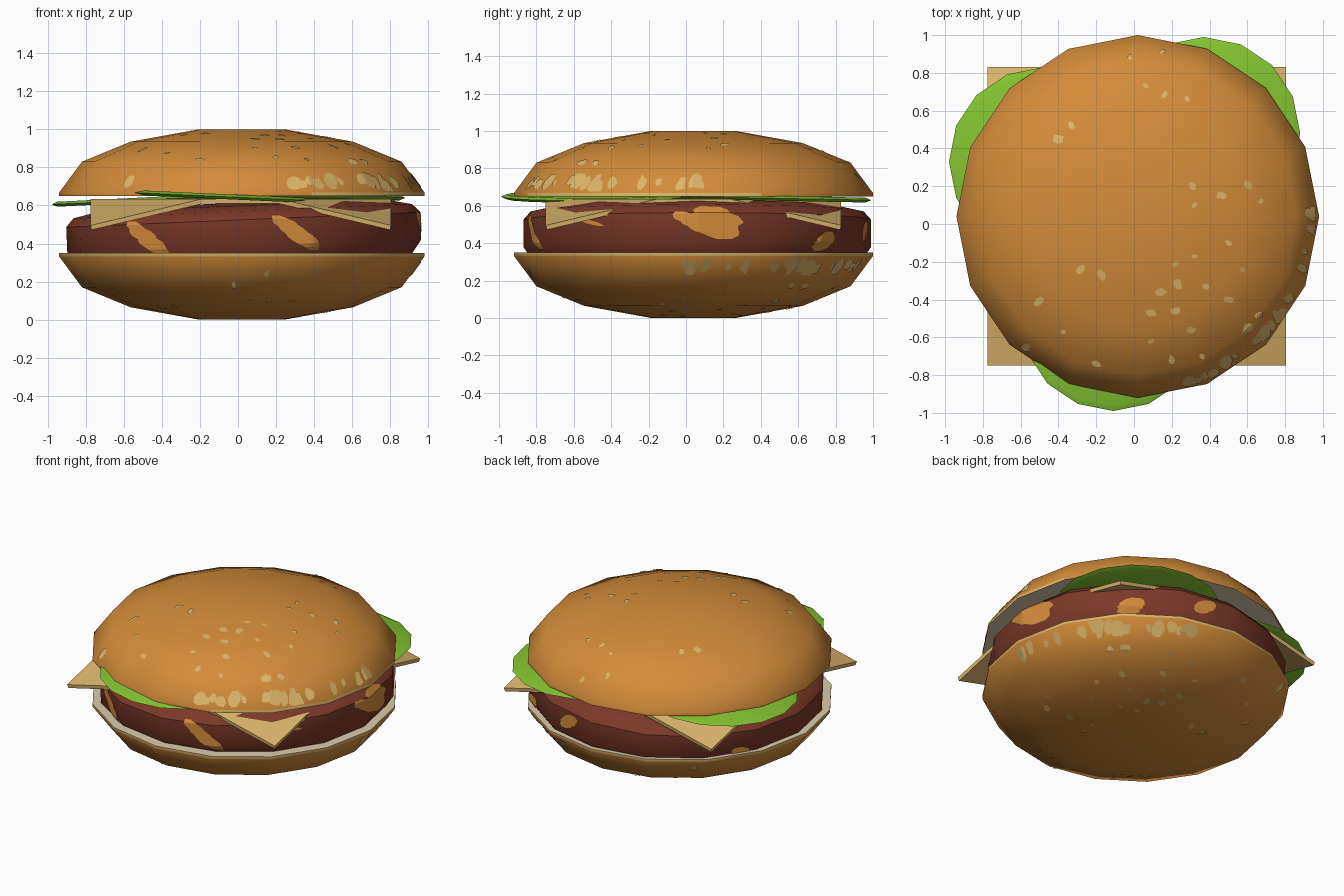
import bpy, bmesh, math, random
from mathutils import Vector
from mathutils.bvhtree import BVHTree

if "Cube" in bpy.data.objects:
    bpy.data.objects.remove(bpy.data.objects["Cube"])

random.seed(4)


def material(name, rgb):
    m = bpy.data.materials.new(name)
    m.diffuse_color = (*rgb, 1)
    m.use_nodes = True
    m.node_tree.nodes["Principled BSDF"].inputs["Base Color"].default_value = m.diffuse_color
    return m


CRUST = material("bun crust", (0.65, 0.26, 0.042))
CRUMB = material("bun crumb", (0.72, 0.60, 0.42))
SEED = material("seed tan", (0.72, 0.46, 0.14))
MEAT = material("patty brown", (0.20, 0.040, 0.021))
CHEESE = material("cheese yellow", (0.72, 0.47, 0.15))
GREEN = material("lettuce green", (0.23, 0.55, 0.03))


def build(name, verts, faces, mats, angle=None, loc=(0, 0, 0), rot=(0, 0, 0), fix=True):
    me = bpy.data.meshes.new(name)
    me.from_pydata([tuple(v) for v in verts], [], faces)
    if fix:
        bm = bmesh.new()
        bm.from_mesh(me)
        bmesh.ops.recalc_face_normals(bm, faces=bm.faces)
        bm.to_mesh(me)
        bm.free()
    for m in mats:
        me.materials.append(m)
    ob = bpy.data.objects.new(name, me)
    bpy.context.collection.objects.link(ob)
    ob.location, ob.rotation_euler = loc, rot
    if angle:
        bpy.ops.object.select_all(action='DESELECT')
        ob.select_set(True)
        bpy.context.view_layer.objects.active = ob
        bpy.ops.object.shade_smooth_by_angle(angle=math.radians(angle))
    return ob


def lathe(profile, n=16):
    """Capped rings of n sides from (radius, z) pairs."""
    verts = [(r * math.cos(2 * math.pi * i / n), r * math.sin(2 * math.pi * i / n), z)
             for r, z in profile for i in range(n)]
    faces = [(k * n + i, k * n + (i + 1) % n, (k + 1) * n + (i + 1) % n, (k + 1) * n + i)
             for k in range(len(profile) - 1) for i in range(n)]
    faces += [tuple(range(n))[::-1], tuple(range(len(verts) - n, len(verts)))]
    return verts, faces


def bvh(verts, faces):
    return BVHTree.FromPolygons([Vector(v) for v in verts], faces)


# Buns: the lower one is the upper one turned over about x
CENTRE = (0.02, 0.04, 0.5)
bun_v, bun_f = lathe([(0.96, 0.15), (0.96, 0.168), (0.84, 0.33), (0.585, 0.435), (0.225, 0.5)])
bun_tree = bvh(bun_v, bun_f)

# Seed positions as seen from above
spots = [(.15, .91), (-.02, .88), (.16, .68), (.28, .66), (.06, .73), (-.33, .52), (-.4, .45),
         (.6, .21), (.46, .15), (.32, .1), (.31, .2), (.5, -.1), (.57, -.24), (.32, -.17),
         (.22, -.21), (.23, -.32), (.14, -.36), (.09, -.47), (.22, -.46), (.09, -.62),
         (.38, -.33), (.5, -.4), (-.28, -.24), (-.17, -.27), (-.5, -.41), (-.37, -.57),
         (-.2, -.74), (.2, -.72), (.3, -.56), (.36, -.7), (.66, -.48), (.67, .12), (.6, -.55),
         (-.57, -.65)]
blobs = [(x - .02, y - .04, random.uniform(.015, .034)) for x, y in spots]
for i in range(24):  # toasted patches along the rim
    a = math.radians(random.uniform(-85, 5))
    r = random.uniform(.90, .935)
    blobs.append((r * math.cos(a), r * math.sin(a), random.uniform(.02, .045)))

seed_v, seed_f = [], []
for x, y, size in blobs:
    turn, start = random.uniform(0, math.pi), len(seed_v)
    for k in range(9):
        d = 0 if k == 8 else size * random.uniform(.75, 1.15)
        t = k * math.pi / 4
        u, w = d * math.cos(t), d * .7 * math.sin(t)
        p = Vector((x + u * math.cos(turn) - w * math.sin(turn),
                    y + u * math.sin(turn) + w * math.cos(turn), 0))
        if p.length > .938:
            p *= .938 / p.length
        hit, nrm, _, _ = bun_tree.ray_cast(p + Vector((0, 0, 2)), Vector((0, 0, -1)))
        seed_v.append(hit + nrm * (.005 if nrm.z > 0 else -.005))
    seed_f += [(start + 8, start + k, start + (k + 1) % 8) for k in range(8)]

for label, s in (("top", 1), ("bottom", -1)):
    bun = build(label + "_bun", [(x, s * y, s * z) for x, y, z in bun_v], bun_f,
                [CRUST, CRUMB, SEED], 48, CENTRE)
    for p in bun.data.polygons:
        c = p.center
        if abs(c.z) < .151:
            p.material_index = 1
        elif abs(c.z) < .17 and (s < 0 or (c.x > .2 and c.y < .3)):
            p.material_index = 2
    build(label + "_seeds", [(x, s * y, s * z) for x, y, z in seed_v], seed_f, [SEED],
          None, CENTRE, fix=False)

# Patty, slightly tilted
pat_v, pat_f = lathe([(.88, -.13), (.93, -.06), (.93, .085), (.89, .13), (.75, .16), (.3, .175)])
PAT_LOC, PAT_ROT = (.03, .06, .44), (0, -.042, 0)
build("patty", pat_v, pat_f, [MEAT], 40, PAT_LOC, PAT_ROT)
pat_tree = bvh(pat_v, pat_f)

# Sauce streaks: start angle, start z, end angle, end z, half width in degrees
sauce_v, sauce_f = [], []
for a0, z0, a1, z1, hw in ((230, .10, 243, -.09, 4.2), (281, .10, 294, -.09, 4), (-6, .09, 6, -.04, 5),
                           (4, .12, 9, -.055, 8), (80, .07, 75, -.04, 4), (50, .0, 46, -.11, 5),
                           (318, .06, 326, .02, 2.5), (150, -.02, 153, -.1, 4)):
    start = len(sauce_v)
    for i in range(11):
        t = i / 10
        w = hw * (.35 + .65 * math.sin(math.pi * t) ** .6 if 0 < t < 1 else .35)
        w *= random.uniform(.85, 1.15)
        for j in range(7):
            a = math.radians(a0 + (a1 - a0) * t + w * (j / 3 - 1))
            d = Vector((math.cos(a), math.sin(a), 0))
            hit, _, _, _ = pat_tree.ray_cast(d * 2 + Vector((0, 0, z0 + (z1 - z0) * t)), -d)
            sauce_v.append(hit + d * .006)
    sauce_f += [(start + i * 7 + j, start + (i + 1) * 7 + j, start + (i + 1) * 7 + j + 1,
                 start + i * 7 + j + 1) for i in range(10) for j in range(6)]
build("sauce_streaks", sauce_v, sauce_f, [CRUST], None, PAT_LOC, PAT_ROT)

# Cheese slice: flat octagon with four drooping corner triangles
h, e = .79, .2
oct_v = [(h, -e), (h, e), (e, h), (-e, h), (-h, e), (-h, -e), (-e, -h), (e, -h)]
cheese_v = [(x, y, .635) for x, y in oct_v]
cheese_v += [(x, y, .495) for x, y in ((h, h), (-h, h), (-h, -h), (h, -h))]
cheese = build("cheese_slice", cheese_v,
               [tuple(range(8)), (2, 1, 8), (4, 3, 9), (6, 5, 10), (0, 7, 11)],
               [CHEESE], None, (.015, .04, 0))
mod = cheese.modifiers.new("thickness", 'SOLIDIFY')
mod.thickness = .025
mod.offset = -1

# Lettuce: three thin tilted leaves (centre, radius, tilt)
leaf_v, leaf_f = lathe([(.94, -.013), (1, 0), (.94, .013)])
for i, (x, y, z, r, rx, ry) in enumerate(((-.11, -.5, .648, .49, 0, .045),
                                          (-.48, .33, .63, .5, 0, -.05),
                                          (.37, .48, .64, .51, -.02, .0))):
    build("lettuce_leaf_%d" % (i + 1), [(a * r, b * r, c) for a, b, c in leaf_v], leaf_f,
          [GREEN], 40, (x, y, z), (rx, ry, 0))
